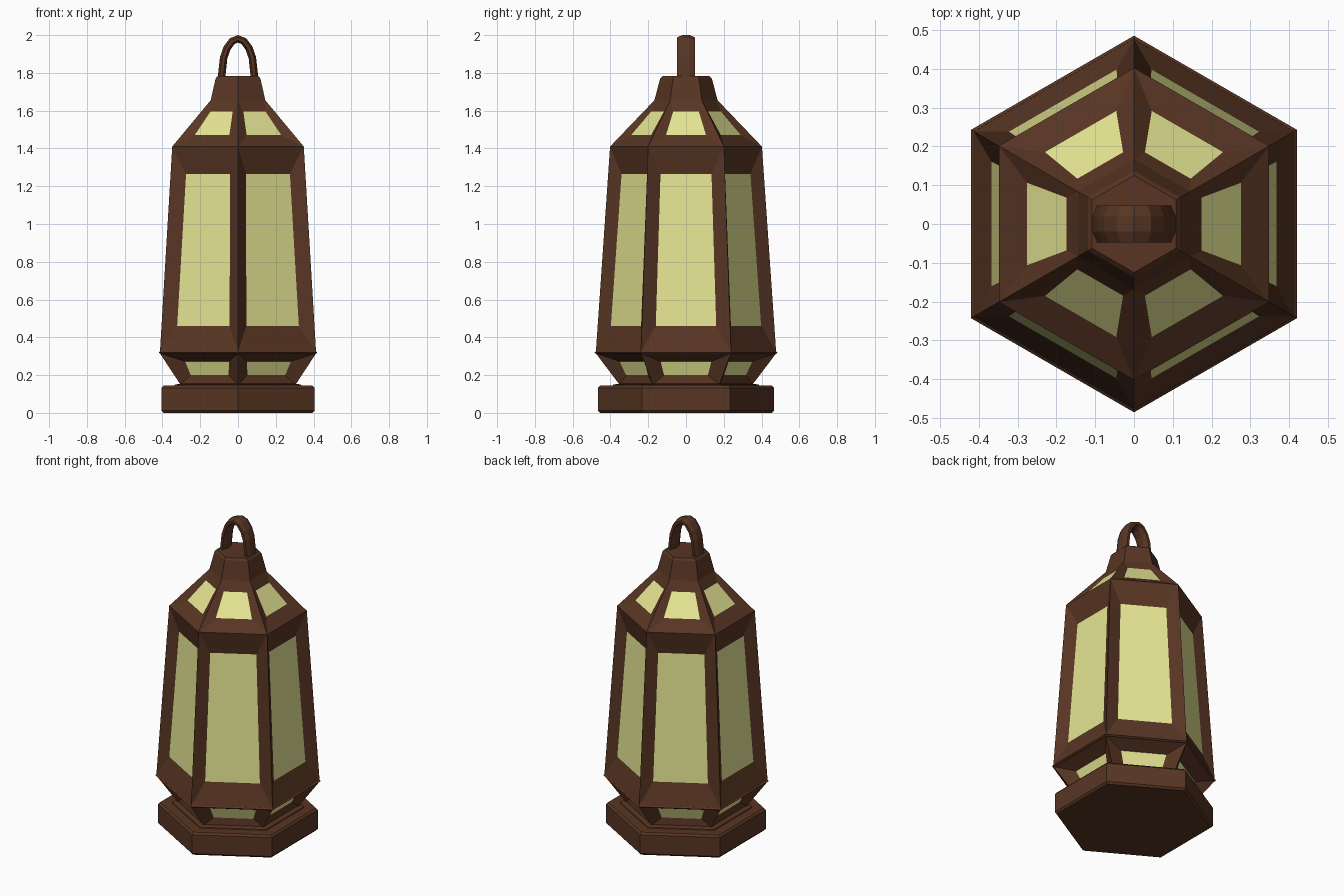
import bpy, bmesh, math
from mathutils import Vector

if "Cube" in bpy.data.objects:
    bpy.data.objects.remove(bpy.data.objects["Cube"])


def material(name, rgb):
    m = bpy.data.materials.new(name)
    m.diffuse_color = (*rgb, 1)
    m.use_nodes = True
    m.node_tree.nodes["Principled BSDF"].inputs["Base Color"].default_value = m.diffuse_color
    return m


BROWN = material("brown metal", (0.098, 0.036, 0.017))
GLASS = material("pale yellow glass", (0.79, 0.79, 0.295))
C30 = math.cos(math.radians(30))


def finish(name, bm):
    bmesh.ops.remove_doubles(bm, verts=bm.verts, dist=0.0005)
    me = bpy.data.meshes.new(name)
    bm.to_mesh(me)
    bm.free()
    me.materials.append(BROWN)
    me.materials.append(GLASS)
    ob = bpy.data.objects.new(name, me)
    bpy.context.collection.objects.link(ob)
    return ob


def hex_solid(name, profile):
    """Stack of hexagons (corner radius, z), closed at both ends."""
    bm = bmesh.new()
    rings = []
    for r, z in profile:
        rings.append([bm.verts.new((r * math.cos(math.radians(30 + 60 * i)),
                                    r * math.sin(math.radians(30 + 60 * i)), z))
                      for i in range(6)])
    for a, b in zip(rings, rings[1:]):
        for i in range(6):
            j = (i + 1) % 6
            bm.faces.new((a[i], a[j], b[j], b[i]))
    bm.faces.new(rings[0][::-1])
    bm.faces.new(rings[-1])
    return finish(name, bm)


def window_tier(name, bottom, top, win_bottom, win_top):
    """Six sides: bottom/top = (corner radius, z), window = (apothem, half width, z)."""
    bm = bmesh.new()
    for k in range(6):
        ang = math.radians(60 * k)
        n = Vector((math.cos(ang), math.sin(ang), 0))
        t = Vector((-n.y, n.x, 0))

        def quad(b, u):
            return [bm.verts.new(n * a + t * (s * h) + Vector((0, 0, z)))
                    for (a, h, z), s in ((b, -1), (b, 1), (u, 1), (u, -1))]

        outer = quad((bottom[0] * C30, bottom[0] / 2, bottom[1]),
                     (top[0] * C30, top[0] / 2, top[1]))
        inner = quad(win_bottom, win_top)
        for i in range(4):
            j = (i + 1) % 4
            bm.faces.new((outer[i], outer[j], inner[j], inner[i]))
        bm.faces.new(inner).material_index = 1
    return finish(name, bm)


# Base slab and the small step on it
hex_solid("base", [(0.455, 0), (0.467, 0.012), (0.467, 0.133), (0.455, 0.145)])
hex_solid("base_step", [(0.39, 0.14), (0.385, 0.15), (0.35, 0.155)])

# Lower flared windows, rim, main windows, roof windows
window_tier("lower_windows", (0.352, 0.15), (0.478, 0.316),
            (0.300, 0.116, 0.20), (0.328, 0.134, 0.272))
hex_solid("rim", [(0.476, 0.312), (0.485, 0.319), (0.477, 0.326)])
window_tier("main_windows", (0.477, 0.325), (0.402, 1.41),
            (0.367, 0.160, 0.46), (0.316, 0.135, 1.265))
window_tier("roof_windows", (0.402, 1.41), (0.167, 1.655),
            (0.275, 0.106, 1.47), (0.174, 0.068, 1.595))

# Neck cap
hex_solid("neck_cap", [(0.167, 1.655), (0.137, 1.77), (0.125, 1.783)])

# Hanging loop: flattened octagon swept along an arch
half = [(0.088, 1.77), (0.076, 1.88), (0.059, 1.93), (0.031, 1.968)]
path = half + [(0, 1.98)] + [(-x, z) for x, z in reversed(half)]
bm = bmesh.new()
rings = []
for i, (x, z) in enumerate(path):
    p, q = path[max(i - 1, 0)], path[min(i + 1, len(path) - 1)]
    d = Vector((q[0] - p[0], q[1] - p[1])).normalized()
    ring = []
    for s in range(8):
        a = math.radians(22.5 + 45 * s)
        o, y = 0.0215 * math.cos(a), 0.051 * math.sin(a)
        ring.append(bm.verts.new((x + d.y * o, y, z - d.x * o)))
    rings.append(ring)
for a, b in zip(rings, rings[1:]):
    for s in range(8):
        t = (s + 1) % 8
        bm.faces.new((a[s], a[t], b[t], b[s]))
bm.faces.new(rings[0])
bm.faces.new(rings[-1])
bmesh.ops.recalc_face_normals(bm, faces=bm.faces)
finish("hanging_loop", bm)
